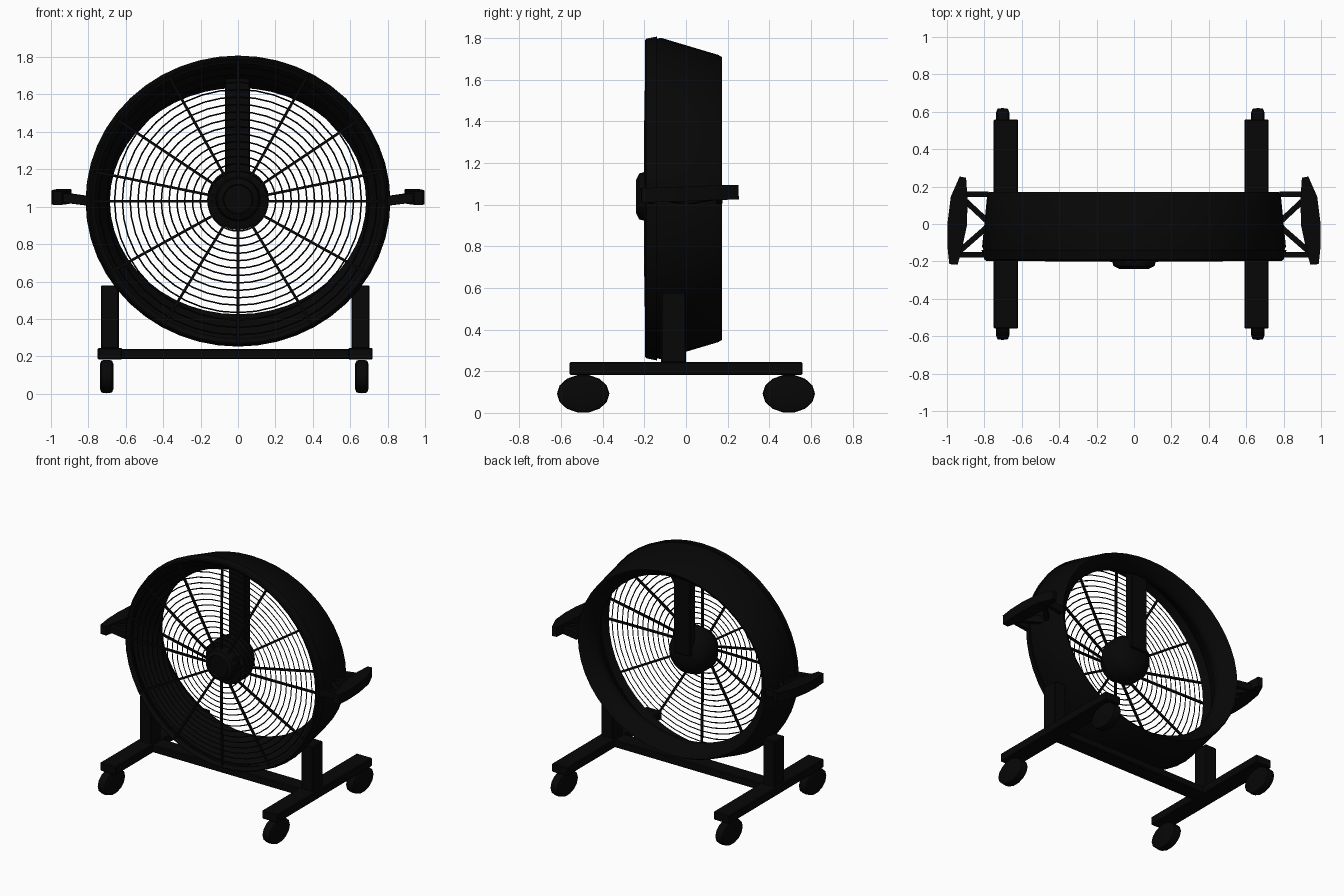
import bpy, bmesh, math
from mathutils import Vector

if "Cube" in bpy.data.objects:
    bpy.data.objects.remove(bpy.data.objects["Cube"])

CZ = 1.03      # height of the fan axis
BX = -0.015    # small sideways offset of the base

black = bpy.data.materials.new("black_paint")
black.diffuse_color = (0.002, 0.002, 0.002, 1)
black.use_nodes = True
black.node_tree.nodes["Principled BSDF"].inputs["Base Color"].default_value = black.diffuse_color


def finish(name, bm, smooth=True):
    bmesh.ops.recalc_face_normals(bm, faces=bm.faces)
    me = bpy.data.meshes.new(name)
    bm.to_mesh(me)
    bm.free()
    me.materials.append(black)
    ob = bpy.data.objects.new(name, me)
    bpy.context.collection.objects.link(ob)
    if smooth:
        bpy.ops.object.select_all(action='DESELECT')
        ob.select_set(True)
        bpy.context.view_layer.objects.active = ob
        bpy.ops.object.shade_smooth_by_angle(angle=math.radians(35))
    return ob


def loft(bm, profile, n=40, centre=(0, 0, CZ), closed=False, axis='y'):
    """Elliptical rings (offset, radius a, radius z) around the y or x axis."""
    rings = []
    for d, a, b in profile:
        ring = []
        for i in range(n):
            t = 2 * math.pi * i / n
            p = (a * math.cos(t), d) if axis == 'y' else (d, a * math.cos(t))
            ring.append(bm.verts.new(Vector(centre) + Vector((*p, b * math.sin(t)))))
        rings.append(ring)
    pairs = list(zip(rings, rings[1:]))
    if closed:
        pairs.append((rings[-1], rings[0]))
    else:
        bm.faces.new(rings[0])
        bm.faces.new(rings[-1])
    for r, s in pairs:
        for i in range(n):
            j = (i + 1) % n
            bm.faces.new((r[i], r[j], s[j], s[i]))


def box(name, lo, hi, bevel=0.006):
    bm = bmesh.new()
    bmesh.ops.create_cube(bm, size=1)
    for v in bm.verts:
        v.co = [(a + b) / 2 + c * (b - a) for a, b, c in zip(lo, hi, v.co)]
    bmesh.ops.bevel(bm, geom=bm.edges[:], offset=bevel, segments=1, affect='EDGES')
    return finish(name, bm, False)


def rod(bm, points, w, h):
    """Rectangular bar along a path; w lies in the plan, h points mostly upward."""
    pts = [Vector(p) for p in points]
    rings = []
    for i, p in enumerate(pts):
        d = (pts[min(i + 1, len(pts) - 1)] - pts[max(i - 1, 0)]).normalized()
        ref = Vector((0, 0, 1)) if abs(d.z) < 0.95 else Vector((0, 1, 0))
        s = d.cross(ref).normalized()
        u = s.cross(d)
        wi = w[i] if isinstance(w, (list, tuple)) else w
        rings.append([bm.verts.new(p + s * a * wi / 2 + u * b * h / 2)
                      for a, b in ((-1, -1), (1, -1), (1, 1), (-1, 1))])
    for r, s in zip(rings, rings[1:]):
        for i in range(4):
            j = (i + 1) % 4
            bm.faces.new((r[i], r[j], s[j], s[i]))
    bm.faces.new(rings[0])
    bm.faces.new(rings[-1])


# tapered drum housing with rolled front lip and a narrowed throat inside
bm = bmesh.new()
loft(bm, [(-0.18, 0.765, 0.735), (-0.19, 0.785, 0.755), (-0.12, 0.812, 0.772),
          (0.155, 0.785, 0.69), (0.172, 0.775, 0.68), (0.165, 0.755, 0.665),
          (0.09, 0.69, 0.612), (0.06, 0.685, 0.605), (0.03, 0.69, 0.612),
          (-0.05, 0.75, 0.69), (-0.12, 0.79, 0.75)],
     n=48, closed=True)
finish("drum_housing", bm)

# wire grille on the front: concentric rings plus radial spokes
R0, RX, RZ, W = 0.16, 0.785, 0.755, 0.004


def grille_point(f, t):
    y = -0.195 + 0.01 * max(f, 0) ** 2
    return ((R0 + (RX - R0) * f) * math.cos(t), y, CZ + (R0 + (RZ - R0) * f) * math.sin(t))


bm = bmesh.new()
for k in range(16):
    f = k / 15
    a, b, y = R0 + (RX - R0) * f, R0 + (RZ - R0) * f, -0.195 + 0.01 * f * f
    loft(bm, [(y - W, a, b), (y, a + W, b + W), (y + W, a, b), (y, a - W, b - W)], closed=True)
finish("grille_rings", bm)
bm = bmesh.new()
for deg in (0, 12, 35, 62, 90, 118, 145, 168, 180, 210, 240, 270, 300, 330):
    rod(bm, [grille_point(f, math.radians(deg)) for f in (-0.12, 0.33, 0.67, 1)], 0.014, 0.014)
finish("grille_spokes", bm)

# outer hoop clamping the grille
bm = bmesh.new()
loft(bm, [(-0.197, 0.79, 0.76), (-0.19, 0.80, 0.768), (-0.14, 0.815, 0.778), (-0.14, 0.80, 0.765),
          (-0.185, 0.775, 0.745)], n=48, closed=True)
finish("grille_hoop", bm)

# stepped cap in the middle of the grille
bm = bmesh.new()
loft(bm, [(-0.225, 0.055, 0.055), (-0.225, 0.075, 0.075), (-0.24, 0.08, 0.08),
          (-0.225, 0.11, 0.11), (-0.19, 0.12, 0.12), (-0.15, 0.12, 0.12)],
     n=24, centre=(0, 0, CZ + 0.01))
finish("grille_cap", bm)

# motor behind the cap
bm = bmesh.new()
loft(bm, [(-0.16, 0.13, 0.13), (-0.145, 0.165, 0.165), (-0.05, 0.165, 0.165),
          (0.0, 0.14, 0.14), (0.03, 0.10, 0.10), (0.04, 0.06, 0.06)],
     n=24, centre=(0, 0, CZ + 0.01))
finish("motor", bm)

# motor bracket hanging from the top of the drum
box("motor_bracket", (-0.07, -0.015, 1.06), (0.065, 0.055, 1.73))

# base: feet, uprights, crossbar and casters
box("base_crossbar", (-0.66, -0.12, 0.185), (0.63, 0.0, 0.24))
for s, side in ((-1, "left"), (1, "right")):
    x = BX + s * 0.67
    box(side + "_foot", (x - 0.065, -0.56, 0.182), (x + 0.065, 0.56, 0.245))
    box(side + "_upright", (x - 0.048, -0.12, 0.24), (x + 0.048, 0.0, 0.58))
    for e, end in ((-1, "front"), (1, "back")):
        y = e * 0.494
        bm = bmesh.new()
        loft(bm, [(-0.036, 0.10, 0.068), (-0.028, 0.122, 0.088), (0, 0.126, 0.092),
                  (0.028, 0.122, 0.088), (0.036, 0.10, 0.068)], n=14,
             centre=(x - 0.005 + s * 0.012, y, 0.092), axis='x')
        finish(f"{side}_{end}_wheel", bm)

    # curved push handle with crossing struts
    bm = bmesh.new()
    rod(bm, [(s * 0.915, 0.25, 1.06), (s * 0.935, 0.14, 1.058), (s * 0.945, 0.0, 1.052),
             (s * 0.958, -0.12, 1.048), (s * 0.965, -0.215, 1.045)],
        [0.035, 0.09, 0.105, 0.08, 0.045], 0.07)
    finish(side + "_handle_grip", bm)
    bm = bmesh.new()
    for a, b in (((0.78, 0.16), (0.935, 0.16)), ((0.79, -0.165), (0.955, -0.165)),
                 ((0.79, 0.02), (0.93, 0.15)), ((0.79, -0.02), (0.95, -0.16))):
        rod(bm, [(s * a[0], a[1], 1.03), (s * b[0], b[1], 1.05)], 0.03, 0.05)
    finish(side + "_handle_struts", bm, False)
